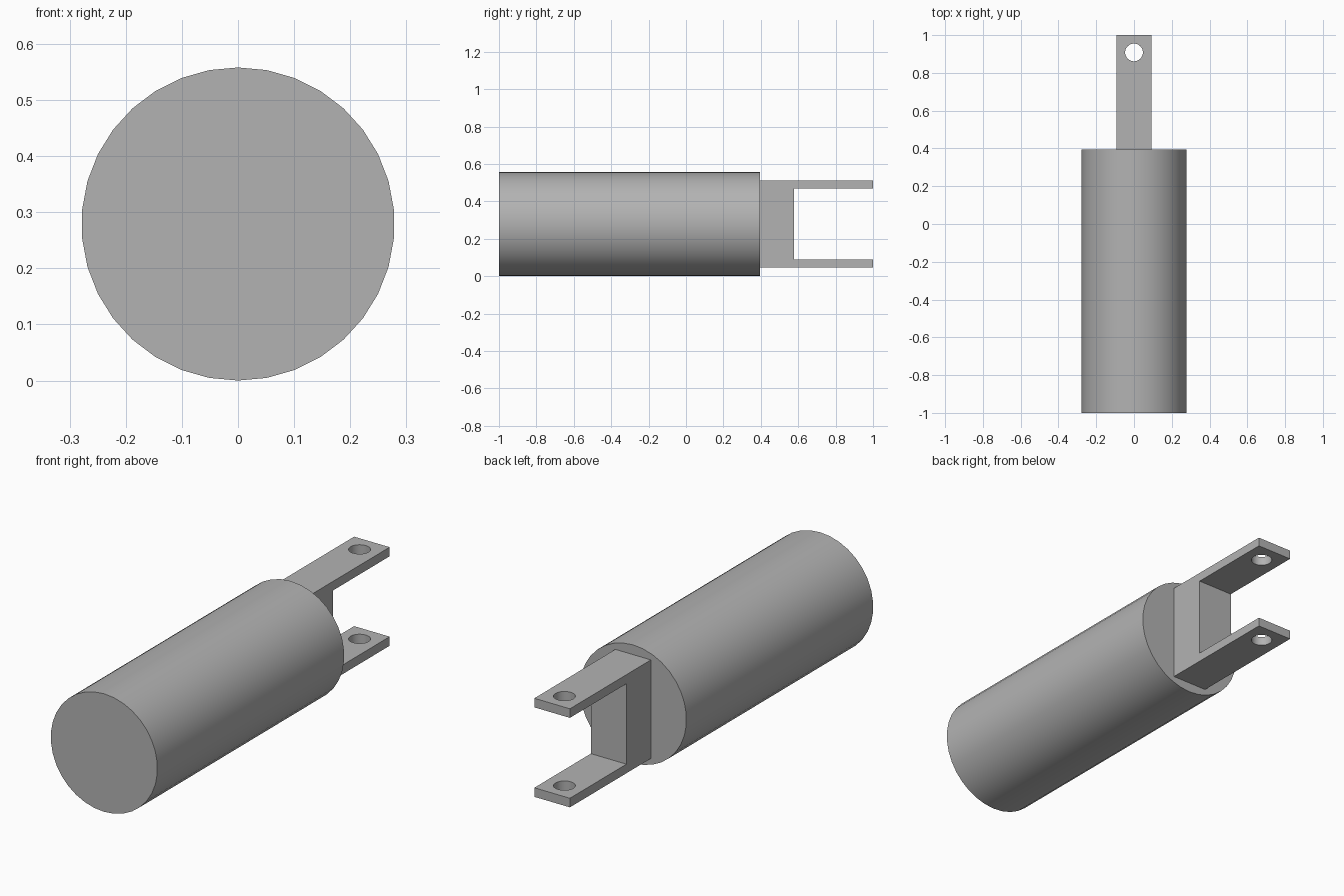
import bpy, bmesh, math
from mathutils import Matrix

cube = bpy.data.objects.get("Cube")
if cube:
    bpy.data.objects.remove(cube, do_unlink=True)

RADIUS = 0.279
AXIS_Z = RADIUS
SHOULDER_Y = 0.395

grey = bpy.data.materials.new("plain grey")
grey.use_nodes = True
colour = (0.45, 0.45, 0.45, 1)
grey.diffuse_color = colour
grey.node_tree.nodes["Principled BSDF"].inputs["Base Color"].default_value = colour


def finish(name, bm):
    mesh = bpy.data.meshes.new(name)
    bmesh.ops.recalc_face_normals(bm, faces=bm.faces)
    bm.to_mesh(mesh)
    bm.free()
    obj = bpy.data.objects.new(name, mesh)
    bpy.context.collection.objects.link(obj)
    mesh.materials.append(grey)
    return obj


def smooth(obj):
    bpy.ops.object.select_all(action="DESELECT")
    obj.select_set(True)
    bpy.context.view_layer.objects.active = obj
    bpy.ops.object.shade_smooth_by_angle(angle=math.radians(30))


# Cylindrical body lying along y, with a vertex at its top
bm = bmesh.new()
length = SHOULDER_Y + 1
place = Matrix.Translation((0, SHOULDER_Y - length / 2, AXIS_Z))
place = place @ Matrix.Rotation(math.pi / 2, 4, "X")
bmesh.ops.create_cone(bm, cap_ends=True, segments=34, radius1=RADIUS,
                      radius2=RADIUS, depth=length, matrix=place)
smooth(finish("body", bm))

# Clevis fork: a U-shaped side profile extruded across x
half_width, outer, inner, web_y = 0.093, 0.233, 0.19, 0.578
profile = [(SHOULDER_Y, -outer), (1, -outer), (1, -inner), (web_y, -inner),
           (web_y, inner), (1, inner), (1, outer), (SHOULDER_Y, outer)]
bm = bmesh.new()
side = bm.faces.new([bm.verts.new((-half_width, y, AXIS_Z + z)) for y, z in profile])
new = bmesh.ops.extrude_face_region(bm, geom=[side])["geom"]
bmesh.ops.translate(bm, vec=(2 * half_width, 0, 0),
                    verts=[v for v in new if isinstance(v, bmesh.types.BMVert)])
fork = finish("clevis_fork", bm)

# Pin hole through both arms
bm = bmesh.new()
bmesh.ops.create_cone(bm, cap_ends=True, segments=32, radius1=0.047, radius2=0.047,
                      depth=1, matrix=Matrix.Translation((0, 0.908, AXIS_Z)))
cutter = finish("pin_hole_cutter", bm)
cutter.hide_render = True
cutter.hide_set(True)
cut = fork.modifiers.new("pin_hole", "BOOLEAN")
cut.object = cutter
cut.solver = "EXACT"

# Bake the cut so the hole walls can be smoothed, then drop the cutter
bpy.context.view_layer.update()
cut_mesh = bpy.data.meshes.new_from_object(
    fork.evaluated_get(bpy.context.evaluated_depsgraph_get()))
fork.modifiers.clear()
fork.data = cut_mesh
bpy.data.objects.remove(cutter, do_unlink=True)
smooth(fork)
